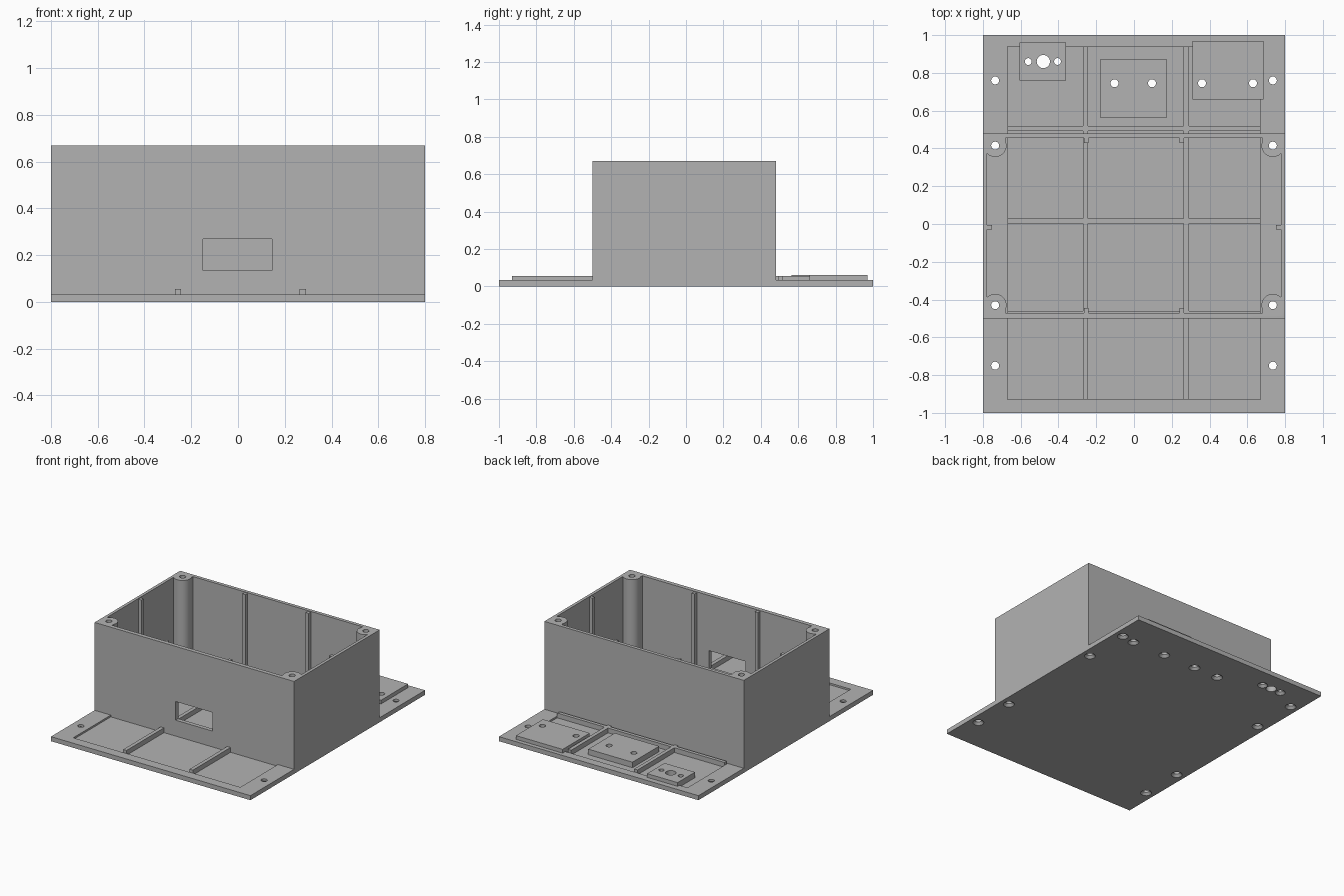
import bpy

if "Cube" in bpy.data.objects:
    bpy.data.objects.remove(bpy.data.objects["Cube"], do_unlink=True)

grey = bpy.data.materials.new("plain grey")
grey.use_nodes = True
COLOUR = (0.45, 0.45, 0.45, 1)
grey.diffuse_color = COLOUR
grey.node_tree.nodes["Principled BSDF"].inputs["Base Color"].default_value = COLOUR

FLOOR, PLATE, RIB, BLOCK, TOP = 0.02, 0.033, 0.055, 0.06, 0.67
FRONT, BACK = -0.5, 0.48              # outer faces of the housing
IN_FRONT, IN_BACK, IN_X = -0.47, 0.455, 0.778
cutters = []


def box(name, x0, x1, y0, y1, z0, z1):
    bpy.ops.mesh.primitive_cube_add(size=1, location=((x0 + x1) / 2, (y0 + y1) / 2, (z0 + z1) / 2))
    ob = bpy.context.object
    ob.name = name
    ob.scale = (x1 - x0, y1 - y0, z1 - z0)
    bpy.ops.object.transform_apply(location=False, rotation=False)
    ob.data.materials.append(grey)
    return ob


def cone(name, x, y, r0, r1, z0, z1, sides=32):
    bpy.ops.mesh.primitive_cone_add(vertices=sides, radius1=r0, radius2=r1, depth=z1 - z0,
                                    location=(x, y, (z0 + z1) / 2))
    ob = bpy.context.object
    ob.name = name
    ob.data.materials.append(grey)
    return ob


def combine(target, tool, operation="DIFFERENCE"):
    mod = target.modifiers.new("combine", "BOOLEAN")
    mod.operation, mod.solver, mod.object = operation, "EXACT", tool
    bpy.context.view_layer.objects.active = target
    bpy.ops.object.modifier_apply(modifier=mod.name)
    tool.hide_render = True
    if tool not in cutters:
        cutters.append(tool)


def drill(target, x, y, r=0.021):
    combine(target, cone("drill", x, y, r, r, -0.1, 0.8))


# Base plate with recessed floor on each side of the housing walls
plate = box("base_plate", -0.8, 0.8, -1, 1, 0, PLATE)
for y0, y1 in ((-0.93, FRONT), (IN_FRONT, IN_BACK), (BACK, 0.94)):
    combine(plate, box("recess", -0.67, 0.67, y0, y1, FLOOR, 0.2))

# Housing walls
housing = box("housing", -0.8, 0.8, FRONT, BACK, PLATE, TOP)
combine(housing, box("cavity", -IN_X, IN_X, IN_FRONT, IN_BACK, -0.1, 0.8))
combine(housing, box("window", -0.15, 0.145, -0.6, -0.4, 0.135, 0.27))

# Corner screw posts, filled into the corners
posts = [(s * 0.735, y) for s in (-1, 1) for y in (0.415, -0.43)]
for x, y in posts:
    sx, sy = (1 if x > 0 else -1), (1 if y > 0 else -1)
    wall_y = BACK - 0.01 if y > 0 else FRONT + 0.01
    combine(housing, cone("post", x, y, 0.06, 0.06, PLATE, TOP, 48), "UNION")
    xs, ys = sorted((x, sx * 0.79)), sorted((y, wall_y))
    combine(housing, box("fill", *xs, *ys, PLATE, TOP), "UNION")
    xs, ys = sorted((x - sx * 0.055, sx * 0.79)), sorted((y + sy * 0.023, wall_y))
    combine(housing, box("fill", *xs, *ys, PLATE, TOP), "UNION")
    drill(housing, x, y)

# Upright ribs on the inner walls
for x in (-0.253, 0.253):
    for y0, y1 in ((-0.48, -0.444), (0.43, 0.465)):
        combine(housing, box("wall_rib", x - 0.012, x + 0.012, y0, y1, PLATE, 0.665), "UNION")
for x0, x1 in ((-0.79, -0.752), (0.752, 0.79)):
    combine(housing, box("wall_rib", x0, x1, -0.03, -0.005, PLATE, 0.665), "UNION")

# Floor ribs, running lengthwise between the walls and crosswise between those
rib_x = ((-0.27, -0.243), (0.263, 0.29))
for x0, x1 in rib_x:
    for y0, y1 in ((-0.93, FRONT), (IN_FRONT, IN_BACK), (BACK, 0.94)):
        box("long_rib", x0, x1, y0, y1, FLOOR, RIB)
for y0, y1 in ((IN_FRONT, -0.46), (0.003, 0.028), (0.493, 0.518)):
    for x0, x1 in ((-0.67, -0.27), (-0.243, 0.263), (0.29, 0.67)):
        box("cross_rib", x0, x1, y0, y1, FLOOR, RIB)

# Mounting blocks at the back, each with its row of holes
blocks = (
    ("small_block", (-0.605, -0.36, 0.76, 0.96), ((-0.56, 0.018), (-0.48, 0.035), (-0.405, 0.018)), 0.86),
    ("middle_block", (-0.18, 0.175, 0.565, 0.87), ((-0.103, 0.021), (0.095, 0.021)), 0.745),
    ("large_block", (0.31, 0.685, 0.66, 0.97), ((0.36, 0.021), (0.63, 0.021)), 0.745),
)
plate_holes = [(x, y, 0.021) for x, y in posts]
plate_holes += [(s * 0.735, y, 0.021) for s in (-1, 1) for y in (0.76, -0.75)]
for name, extent, holes, y in blocks:
    block = box(name, *extent, FLOOR, BLOCK)
    # Trim away whatever the plate rim and cross walls already fill
    combine(block, plate)
    for x, r in holes:
        drill(block, x, y, r)
        plate_holes.append((x, y, r))
cutters.remove(plate)
plate.hide_render = False

# Plate holes, countersunk underneath
for x, y, r in plate_holes:
    drill(plate, x, y, r)
    if r < 0.03:
        combine(plate, cone("countersink", x, y, r + 0.018, r - 0.001, -0.002, 0.018))

for tool in cutters:
    bpy.data.objects.remove(tool, do_unlink=True)

# Smooth the round parts, keep edges sharp
for ob in list(bpy.context.scene.objects):
    if ob.type == "MESH":
        bpy.ops.object.select_all(action="DESELECT")
        ob.select_set(True)
        bpy.context.view_layer.objects.active = ob
        bpy.ops.object.shade_smooth_by_angle(angle=0.52)
